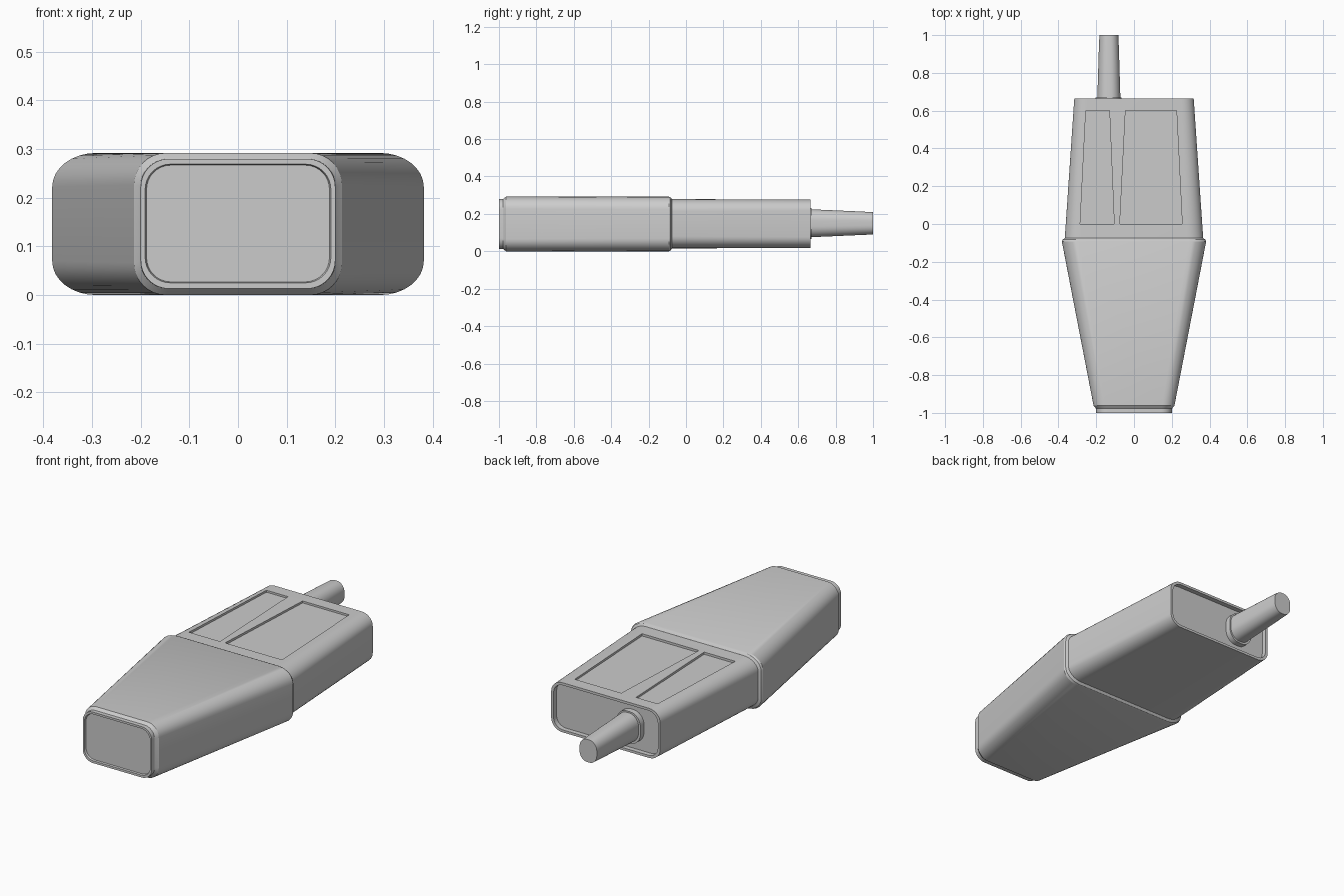
import bpy, bmesh, math

if "Cube" in bpy.data.objects:
    bpy.data.objects.remove(bpy.data.objects["Cube"])


def section(y, cx, hw, z0, z1, rx, rz, n=8):
    """Rounded rectangle in an xz plane with elliptical corners."""
    pts = []
    corners = [(1, z1 - rz, 0), (-1, z1 - rz, 90), (-1, z0 + rz, 180), (1, z0 + rz, 270)]
    for side, cz, start in corners:
        for i in range(n + 1):
            a = math.radians(start + 90 * i / n)
            pts.append((cx + side * (hw - rx) + rx * math.cos(a), y, cz + rz * math.sin(a)))
    return pts


def loft(name, sections, cx=0.0):
    """Skin a list of (y, half width, z low, z high, rx, rz) sections."""
    bm = bmesh.new()
    rings = []
    for y, *rest in sections:
        rings.append([bm.verts.new(p) for p in section(y, cx, *rest)])
    for a, b in zip(rings, rings[1:]):
        for i in range(len(a)):
            j = (i + 1) % len(a)
            bm.faces.new((a[i], a[j], b[j], b[i]))
    bm.faces.new(rings[0])
    bm.faces.new(rings[-1])
    return finish(name, bm)


def prism(name, outline, z0, z1):
    """Extrude an xy outline upwards."""
    bm = bmesh.new()
    face = bm.faces.new([bm.verts.new((x, y, z0)) for x, y in outline])
    up = bmesh.ops.extrude_face_region(bm, geom=[face])
    for v in up["geom"]:
        if isinstance(v, bmesh.types.BMVert):
            v.co.z = z1
    return finish(name, bm)


def finish(name, bm):
    bmesh.ops.recalc_face_normals(bm, faces=bm.faces)
    mesh = bpy.data.meshes.new(name)
    bm.to_mesh(mesh)
    bm.free()
    ob = bpy.data.objects.new(name, mesh)
    bpy.context.collection.objects.link(ob)
    return ob


def smooth(ob):
    bpy.ops.object.select_all(action='DESELECT')
    ob.select_set(True)
    bpy.context.view_layer.objects.active = ob
    bpy.ops.object.shade_smooth_by_angle(angle=math.radians(25))


# Tapered front sleeve with stepped lip and slightly recessed nose plate
sleeve = loft("front_sleeve", [
    (-0.990, 0.188, 0.027, 0.267, 0.050, 0.050),
    (-1.000, 0.191, 0.025, 0.269, 0.052, 0.052),
    (-1.000, 0.200, 0.013, 0.280, 0.058, 0.058),
    (-0.978, 0.201, 0.013, 0.280, 0.058, 0.058),
    (-0.972, 0.205, 0.008, 0.285, 0.060, 0.060),
    (-0.962, 0.214, 0.000, 0.292, 0.066, 0.066),
    (-0.092, 0.382, 0.000, 0.292, 0.090, 0.070),
    (-0.082, 0.378, 0.004, 0.288, 0.088, 0.068),
    (-0.075, 0.366, 0.014, 0.279, 0.085, 0.065),
])

# Rear body with a recessed end plate
body = loft("rear_body", [
    (-0.100, 0.368, 0.016, 0.279, 0.085, 0.065),
    (0.665, 0.316, 0.017, 0.277, 0.065, 0.060),
    (0.665, 0.302, 0.030, 0.264, 0.055, 0.050),
    (0.640, 0.302, 0.030, 0.264, 0.055, 0.050),
])

# Shallow panel recesses in the top
panels = {
    "wide_panel_cutter": [(-0.075, 0.0), (0.255, 0.0), (0.225, 0.6), (-0.045, 0.6)],
    "narrow_panel_cutter": [(-0.285, 0.0), (-0.105, 0.0), (-0.13, 0.6), (-0.255, 0.6)],
}
for name, outline in panels.items():
    cutter = prism(name, outline, 0.267, 0.32)
    cutter.hide_render = True
    mod = body.modifiers.new(name, 'BOOLEAN')
    mod.operation = 'DIFFERENCE'
    mod.solver = 'EXACT'
    mod.object = cutter
    bpy.context.view_layer.objects.active = body
    bpy.ops.object.modifier_apply(modifier=name)
    bpy.data.objects.remove(cutter)

# Cable collar and tapered strain relief
collar = loft("cable_collar", [
    (0.630, 0.070, 0.066, 0.232, 0.060, 0.066),
    (0.670, 0.070, 0.066, 0.232, 0.060, 0.066),
], cx=-0.135)
relief = loft("strain_relief", [
    (0.635, 0.062, 0.074, 0.226, 0.054, 0.060),
    (0.930, 0.053, 0.087, 0.213, 0.046, 0.050),
    (1.000, 0.050, 0.090, 0.209, 0.044, 0.048),
], cx=-0.133)

for ob in (sleeve, body, collar, relief):
    smooth(ob)
